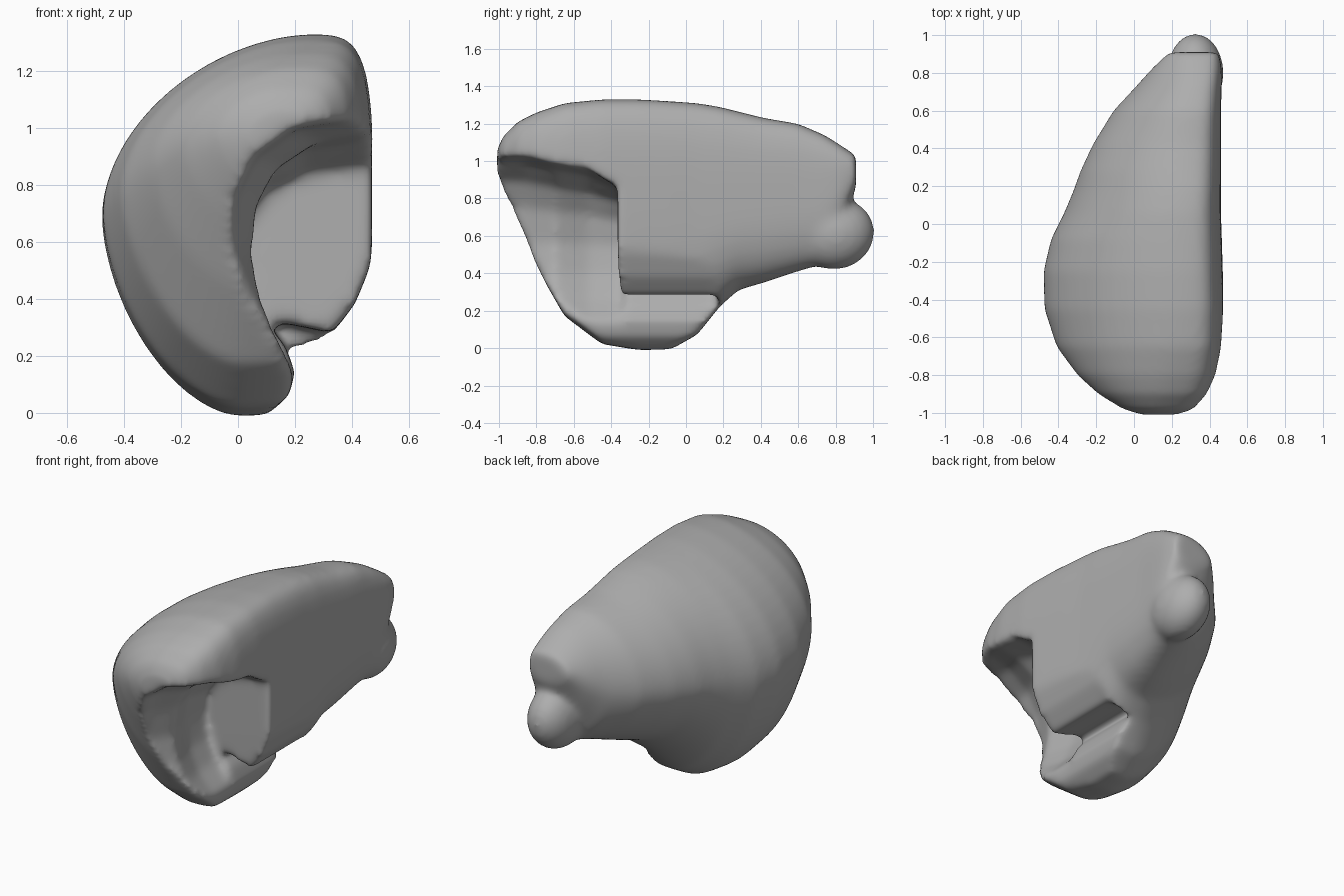
import bpy, bmesh, math

if "Cube" in bpy.data.objects:
    bpy.data.objects.remove(bpy.data.objects["Cube"])

grey = bpy.data.materials.new("warm_grey")
grey.use_nodes = True
grey.diffuse_color = (0.42, 0.42, 0.42, 1)
grey.node_tree.nodes["Principled BSDF"].inputs["Base Color"].default_value = (0.42, 0.42, 0.42, 1)


def loft(name, rings):
    """Skin closed rings of equal length and cap both ends."""
    bm = bmesh.new()
    rows = [[bm.verts.new(p) for p in ring] for ring in rings]
    n = len(rows[0])
    for a, b in zip(rows, rows[1:]):
        for i in range(n):
            j = (i + 1) % n
            bm.faces.new((a[i], a[j], b[j], b[i]))
    bm.faces.new(rows[0])
    bm.faces.new(rows[-1])
    bmesh.ops.recalc_face_normals(bm, faces=bm.faces)
    mesh = bpy.data.meshes.new(name)
    bm.to_mesh(mesh)
    bm.free()
    obj = bpy.data.objects.new(name, mesh)
    bpy.context.collection.objects.link(obj)
    return obj


def section(y, left, right, top, bottom, mid, x_top, x_bottom, steps=14):
    """Four superellipse quadrants: rounded outer side, flat inner side."""
    quads = [(right, x_top, top, 3.8), (left, x_top, top, 1.8),
             (left, x_bottom, bottom, 1.7), (right, x_bottom, bottom, 2.6)]
    ring = []
    for q, (side, cx, cap, power) in enumerate(quads):
        for i in range(steps):
            a = (q + i / steps) * math.pi / 2
            c, s = abs(math.cos(a)) ** (2 / power), abs(math.sin(a)) ** (2 / power)
            ring.append((cx + (side - cx) * c, y, mid + (cap - mid) * s))
    return ring


def slice_at(profile, y, shift, lift, slant=0.0):
    """Place an x-z profile at y: shift its outer side, raise its roof, slant it."""
    ring = []
    for x, z in profile:
        side = shift if 0.2 < z < 0.9 and x < 0.3 else 0
        ring.append((x + side, y + slant * (0.4 - x), z + lift * max(0, z - 0.5)))
    return ring


# Main lobe: y, left, right, top, bottom, widest height, crest x, base x
stations = [
    (-1.01, 0.04, 0.25, 1.06, 0.89, 0.98, 0.15, 0.14),
    (-0.98, -0.06, 0.32, 1.13, 0.80, 0.97, 0.15, 0.12),
    (-0.90, -0.19, 0.39, 1.21, 0.64, 0.93, 0.18, 0.08),
    (-0.80, -0.30, 0.435, 1.26, 0.43, 0.87, 0.21, 0.05),
    (-0.65, -0.41, 0.465, 1.31, 0.17, 0.78, 0.25, 0.02),
    (-0.45, -0.475, 0.475, 1.33, 0.02, 0.71, 0.26, 0.0),
    (-0.25, -0.48, 0.47, 1.33, -0.012, 0.69, 0.26, 0.0),
    (-0.08, -0.44, 0.465, 1.32, -0.008, 0.69, 0.26, 0.03),
    (0.06, -0.37, 0.46, 1.31, 0.07, 0.70, 0.26, 0.06),
    (0.18, -0.32, 0.46, 1.29, 0.22, 0.72, 0.27, 0.12),
    (0.28, -0.285, 0.46, 1.265, 0.31, 0.74, 0.27, 0.17),
    (0.42, -0.22, 0.46, 1.23, 0.35, 0.76, 0.28, 0.22),
    (0.60, -0.11, 0.46, 1.20, 0.41, 0.78, 0.30, 0.27),
    (0.74, 0.02, 0.465, 1.14, 0.45, 0.80, 0.32, 0.30),
    (0.82, 0.09, 0.465, 1.09, 0.62, 0.86, 0.33, 0.32),
    (0.91, 0.18, 0.45, 1.03, 0.86, 0.94, 0.33, 0.33),
]
body = loft("lobed_body", [section(*s) for s in stations])

# Rear knob
bpy.ops.mesh.primitive_uv_sphere_add(segments=32, ring_count=16, location=(0.325, 0.80, 0.61))
knob = bpy.context.object
knob.name = "rear_knob"
knob.scale = (0.15, 0.21, 0.19)
knob.rotation_euler.x = math.radians(15)

# Flared hollow at the front of the inner side, widening again behind its lip
mouth = [(0.10, -0.3), (0.11, 0.0), (0.18, 0.06), (0.20, 0.14), (0.14, 0.27),
         (0.08, 0.40), (0.05, 0.55), (0.07, 0.70), (0.14, 0.81), (0.28, 0.89),
         (0.65, 0.95), (0.65, -0.3)]
hollow = loft("hollow_cutter", [
    slice_at(mouth, -1.1, -0.10, 0.30), slice_at(mouth, -0.86, -0.07, 0.26),
    slice_at(mouth, -0.70, 0.0, 0.16), slice_at(mouth, -0.52, -0.05, 0.08),
    slice_at(mouth, -0.36, -0.05, -0.12, 0.12)])

# Undercut that frees the lower lobe from the body above it
cleft = [(0.10, -0.3), (0.11, 0.0), (0.18, 0.06), (0.20, 0.14), (0.17, 0.23),
         (0.09, 0.33), (0.33, 0.28), (0.41, 0.38), (0.48, 0.55), (0.65, 0.60),
         (0.65, -0.3)]
undercut = loft("undercut_cutter", [slice_at(cleft, y, 0, 0) for y in (-1.2, 0.17)])

for helper, operation in ((knob, "UNION"), (hollow, "DIFFERENCE"),
                          (undercut, "DIFFERENCE")):
    helper.hide_render = True
    mod = body.modifiers.new(helper.name, "BOOLEAN")
    mod.object = helper
    mod.operation = operation
    mod.solver = "EXACT"

# Fuse and soften into one continuous surface
remesh = body.modifiers.new("fuse", "REMESH")
remesh.mode = "VOXEL"
remesh.voxel_size = 0.018
soften = body.modifiers.new("soften", "SMOOTH")
soften.factor = 0.5
soften.iterations = 18

bpy.context.view_layer.update()
graph = bpy.context.evaluated_depsgraph_get()
final = bpy.data.meshes.new_from_object(body.evaluated_get(graph))
body.modifiers.clear()
body.data = final
for helper in (knob, hollow, undercut):
    bpy.data.objects.remove(helper)

final.materials.clear()
final.materials.append(grey)
for poly in final.polygons:
    poly.use_smooth = True
    poly.material_index = 0
